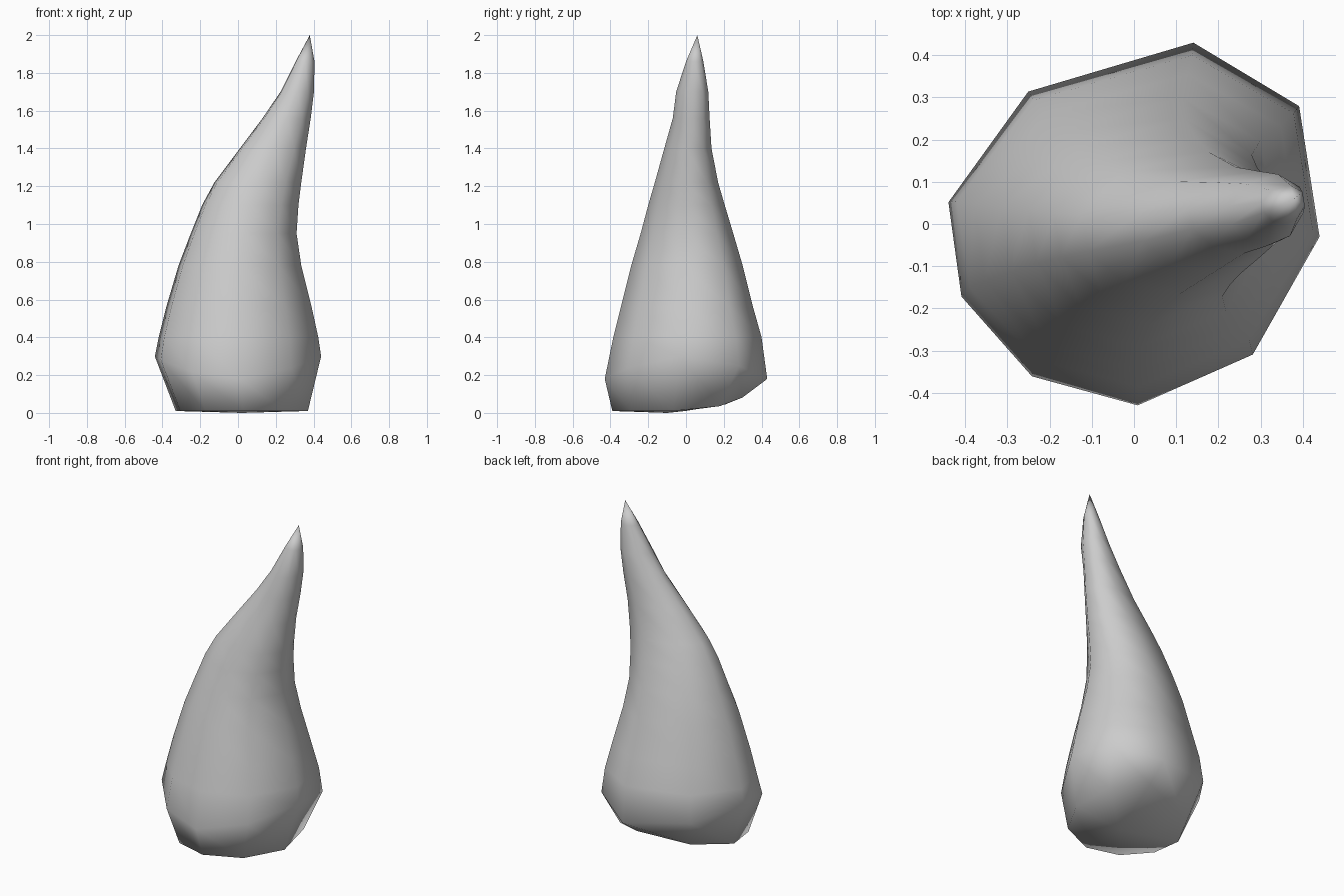
import bpy, bmesh

# Nine-sided cross-section, normalised to -1..1
section = [(0.32, 1.0), (0.89, 0.65), (1.0, -0.07), (0.64, -0.72), (0.02, -1.0),
           (-0.55, -0.84), (-0.93, -0.4), (-1.0, 0.12), (-0.57, 0.73)]

# Rings: z, x min, x max, y min, y max
rings = [(0.01, -0.33, 0.37, -0.39, 0.30),
         (0.30, -0.44, 0.44, -0.43, 0.43),
         (0.40, -0.42, 0.425, -0.385, 0.40),
         (0.56, -0.38, 0.39, -0.345, 0.355),
         (0.78, -0.315, 0.335, -0.29, 0.30),
         (0.95, -0.25, 0.31, -0.24, 0.25),
         (1.10, -0.19, 0.32, -0.20, 0.205),
         (1.22, -0.125, 0.335, -0.165, 0.17),
         (1.40, 0.01, 0.36, -0.115, 0.135),
         (1.56, 0.13, 0.385, -0.07, 0.125),
         (1.70, 0.225, 0.402, -0.052, 0.118),
         (1.86, 0.305, 0.405, 0.0, 0.092)]

bm = bmesh.new()
loops = []
for i, (z, x0, x1, y0, y1) in enumerate(rings):
    loop = []
    for u, v in section:
        x = (x0 + x1) / 2 + u * (x1 - x0) / 2
        y = (y0 + y1) / 2 + v * (y1 - y0) / 2
        h = z
        if i == 0:      # underside lifts toward the back
            h += 0.8 * max(0, y) ** 2
        elif i == 1:    # the bulge sits lower at front and back
            h -= 0.12 * v * v
        loop.append(bm.verts.new((x, y, h)))
    loops.append(loop)

# Sides, pointed tip and underside
n = len(section)
tip = bm.verts.new((0.38, 0.06, 2.0))
base = bm.verts.new((0.02, -0.1, 0.0))
for k in range(n):
    j = (k + 1) % n
    for a, b in zip(loops, loops[1:]):
        bm.faces.new((a[k], a[j], b[j], b[k]))
    bm.faces.new((loops[-1][k], loops[-1][j], tip))
    bm.faces.new((loops[0][j], loops[0][k], base))
bmesh.ops.recalc_face_normals(bm, faces=bm.faces)
for f in bm.faces:
    f.smooth = True

mesh = bpy.data.meshes.new("horn")
bm.to_mesh(mesh)
bm.free()
horn = bpy.data.objects.new("horn", mesh)
bpy.context.collection.objects.link(horn)
